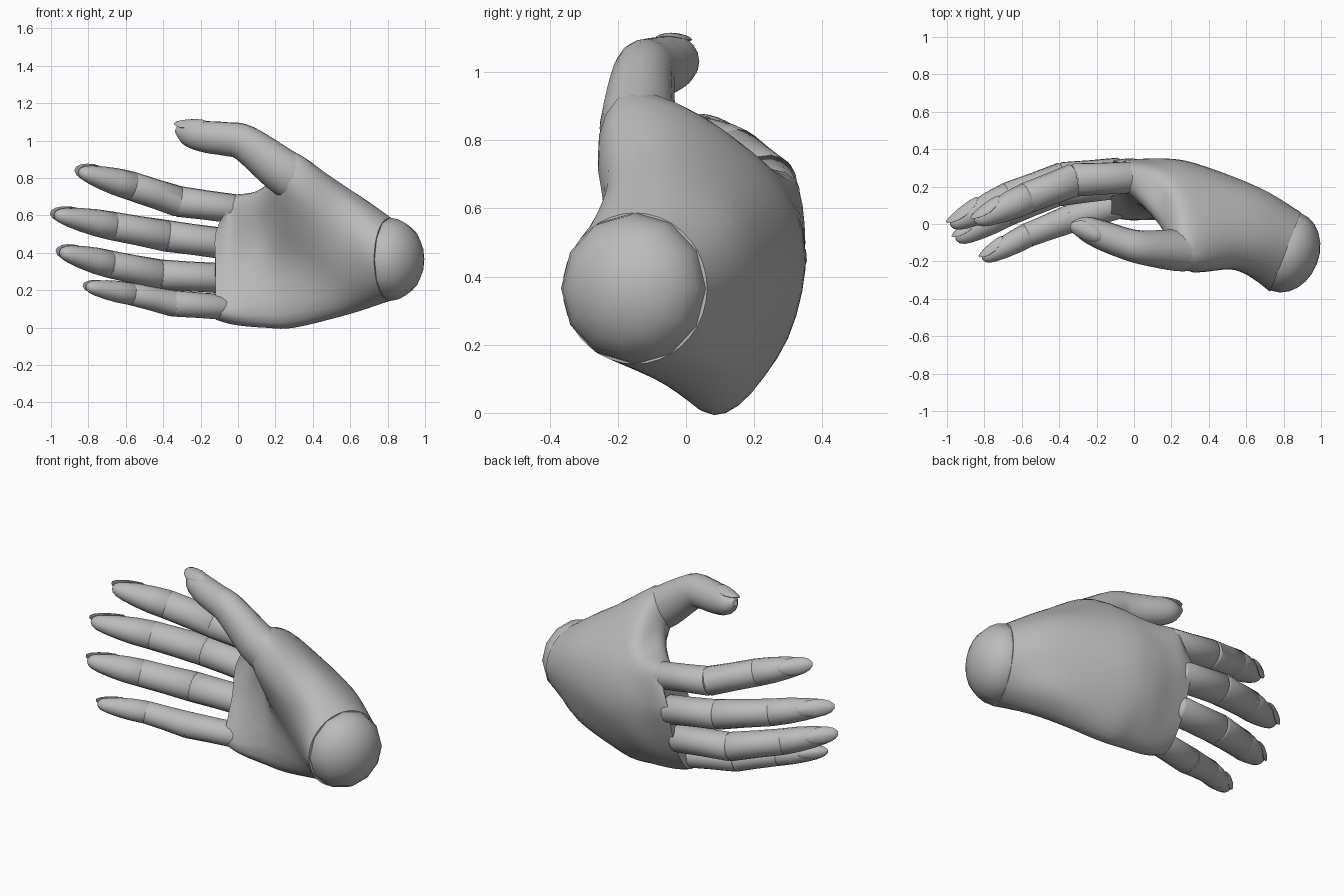
import bpy
import bmesh
import math
from mathutils import Vector, Matrix

if "Cube" in bpy.data.objects:
    bpy.data.objects.remove(bpy.data.objects["Cube"], do_unlink=True)

grey = bpy.data.materials.new("plain grey")
grey.use_nodes = True
grey_value = (0.5, 0.5, 0.5, 1)
grey.diffuse_color = grey_value
grey.node_tree.nodes["Principled BSDF"].inputs["Base Color"].default_value = grey_value


def finish(name, bm, angle=40):
    """Turn a bmesh into a smooth grey object."""
    bmesh.ops.recalc_face_normals(bm, faces=bm.faces)
    mesh = bpy.data.meshes.new(name)
    bm.to_mesh(mesh)
    bm.free()
    mesh.materials.append(grey)
    obj = bpy.data.objects.new(name, mesh)
    bpy.context.collection.objects.link(obj)
    bpy.ops.object.select_all(action="DESELECT")
    obj.select_set(True)
    bpy.context.view_layer.objects.active = obj
    bpy.ops.object.shade_smooth_by_angle(angle=math.radians(angle))


def loft(name, rings):
    """Skin a row of closed rings and cap both ends."""
    bm = bmesh.new()
    rows = [[bm.verts.new(p) for p in ring] for ring in rings]
    count = len(rows[0])
    for low, high in zip(rows, rows[1:]):
        for i in range(count):
            j = (i + 1) % count
            bm.faces.new((low[i], low[j], high[j], high[i]))
    bm.faces.new(rows[0])
    bm.faces.new(rows[-1])
    finish(name, bm)


def smooth_path(points, steps, closed=False):
    """Catmull-Rom curve through every given point."""
    count = len(points)

    def at(i):
        return points[i % count] if closed else points[max(0, min(count - 1, i))]

    result = []
    for i in range(count if closed else count - 1):
        a, b, c, d = at(i - 1), at(i), at(i + 1), at(i + 2)
        for k in range(steps):
            t = k / steps
            result.append(0.5 * (2 * b + (c - a) * t + (2 * a - 5 * b + 4 * c - d) * t * t
                                 + (3 * b - a - 3 * c + d) * t ** 3))
    if not closed:
        result.append(points[-1])
    return result


# Palm: sections from the wrist to the knuckles, each running
# from the lower edge up the back, over the top and down the palm side
def section(x, tilt, outline):
    middle = sum(y for y, z in outline) / len(outline)
    return [Vector((x + tilt * (y - middle), y, z)) for y, z in outline]


turns = [math.tau * i / 12 for i in range(12)]
wrist = section(.81, .39, [(-.15 + .212 * math.sin(a), .365 - .222 * math.cos(a)) for a in turns])
heel = section(.6, .3, [
    (-.02, .075), (.11, .13), (.17, .27), (.195, .43), (.15, .58), (.03, .69),
    (-.1, .75), (-.21, .71), (-.245, .58), (-.23, .42), (-.18, .25), (-.11, .12)])
thumb_mound = section(.3, .1, [
    (.07, .0), (.18, .06), (.28, .24), (.325, .42), (.28, .62), (.14, .79),
    (-.03, .91), (-.19, .935), (-.245, .77), (-.15, .56), (-.04, .34), (-.01, .08)])
web = section(.14, 0, [
    (.09, .0), (.19, .06), (.3, .22), (.35, .42), (.33, .58), (.27, .7),
    (.15, .74), (.02, .75), (-.01, .68), (.04, .52), (.05, .32), (.02, .07)])
knuckles = section(-.02, 0, [
    (.09, .015), (.17, .05), (.26, .18), (.33, .38), (.35, .5), (.33, .66),
    (.27, .71), (.17, .67), (.145, .52), (.11, .34), (.06, .2), (.02, .07)])
centre = sum(knuckles, Vector()) / len(knuckles)
finger_edge = [centre + (p - centre) * .92 + Vector((.45 * max(0, p.z - .52) - .1, 0, 0))
               for p in knuckles]

rings = [smooth_path(s, 3, closed=True) for s in (wrist, heel, thumb_mound, web, knuckles, finger_edge)]
columns = [smooth_path(list(column), 5) for column in zip(*rings)]
loft("palm", list(zip(*columns)))

# Rounded stump that closes the wrist
axis = Vector((.94, -.36, 0)).normalized()
bm = bmesh.new()
bmesh.ops.create_uvsphere(bm, u_segments=12, v_segments=12, radius=1)
placement = (Matrix.Translation((.815, -.15, .365))
             @ axis.to_track_quat("Z", "Y").to_matrix().to_4x4()
             @ Matrix.Diagonal((.222, .222, .175, 1)))
bmesh.ops.transform(bm, matrix=placement, verts=bm.verts)
finish("wrist_ball", bm)


# Fingers: separate overlapping segments, the last one tapering to a blunt tip
MIDDLE_SHAPE = [(-.08, .7), (-.03, .92), (0, 1), (.5, .98), (1, 1), (1.03, .92), (1.08, .7)]
TIP_SHAPE = [(-.08, .7), (-.03, .92), (0, 1), (.3, 1), (.55, .92),
             (.78, .77), (.9, .62), (.97, .4), (1, .12)]


def frame(along, back):
    along = along.normalized()
    out = (back - along * back.dot(along)).normalized()
    return along, out, along.cross(out)


def ring_at(spot, out, side, size):
    return [spot + size * (1.1 * math.cos(u) * out + math.sin(u) * side)
            for u in (math.tau * i / 16 for i in range(16))]


def segment(name, a, b, size_a, size_b, back, shape):
    along, out, side = frame(b - a, back)
    rings = []
    for t, scale in shape:
        size = (size_a + (size_b - size_a) * max(0, min(1, t))) * scale
        rings.append(ring_at(a.lerp(b, t), out, side, size))
    loft(name, rings)


def nail(name, a, b, size, back):
    along, out, side = frame(b - a, back)
    spot = a.lerp(b, .75) + out * size * .7
    lean = (along - out * .25).normalized()
    lift = lean.cross(side)
    lift *= math.copysign(1, lift.dot(out))
    bm = bmesh.new()
    bmesh.ops.create_uvsphere(bm, u_segments=14, v_segments=8, radius=1)
    reach = (b - a).length * .31
    for v in bm.verts:
        x, y, z = v.co
        v.co = spot + lean * x * reach + side * y * size * .66 + lift * (z * .014 - y * y * .018)
    finish(name, bm)


def finger(name, joints, sizes):
    back = Vector((0, 1, .3))
    joints = [Vector(j) for j in joints]
    for i, label in enumerate(["base", "middle", "tip"]):
        shape = TIP_SHAPE if label == "tip" else MIDDLE_SHAPE
        segment(f"{name}_{label}", joints[i], joints[i + 1], sizes[i], sizes[i + 1], back, shape)
    nail(f"{name}_nail", joints[-2], joints[-1], sizes[-2], back)


finger("index_finger", [(-.02, .25, .635), (-.32, .235, .675), (-.57, .14, .757), (-.85, .012, .835)],
       [.078, .082, .077, .06])
finger("middle_finger", [(-.08, .265, .45), (-.38, .24, .49), (-.67, .142, .543), (-.98, -.008, .605)],
       [.083, .084, .076, .06])
finger("ring_finger", [(-.1, .22, .265), (-.42, .18, .283), (-.69, .062, .34), (-.95, -.085, .405)],
       [.08, .081, .073, .06])
finger("little_finger", [(-.07, .105, .11), (-.35, .025, .13), (-.57, -.06, .18), (-.81, -.188, .22)],
       [.068, .07, .06, .052])

# Thumb: a single bent form with no crease at the knuckle
thumb_back = Vector((0, -.3, 1))
thumb_line = [Vector(p) for p in [
    (.31, -.135, .79), (.22, -.14, .85), (.04, -.125, .985), (-.06, -.1, 1.008),
    (-.17, -.06, 1.02), (-.27, -.02, 1.04), (-.33, .0, 1.06)]]
thumb_sizes = [.113, .11, .09, .083, .078, .062, .015]
line = smooth_path(thumb_line, 4)
sizes = smooth_path(thumb_sizes, 4)
thumb_rings = []
for i, (spot, size) in enumerate(zip(line, sizes)):
    ahead = line[min(i + 1, len(line) - 1)] - line[max(i - 1, 0)]
    along, out, side = frame(ahead, thumb_back)
    thumb_rings.append(ring_at(spot, out, side, size))
loft("thumb", thumb_rings)
nail("thumb_nail", thumb_line[3], thumb_line[-1], thumb_sizes[4], thumb_back)
